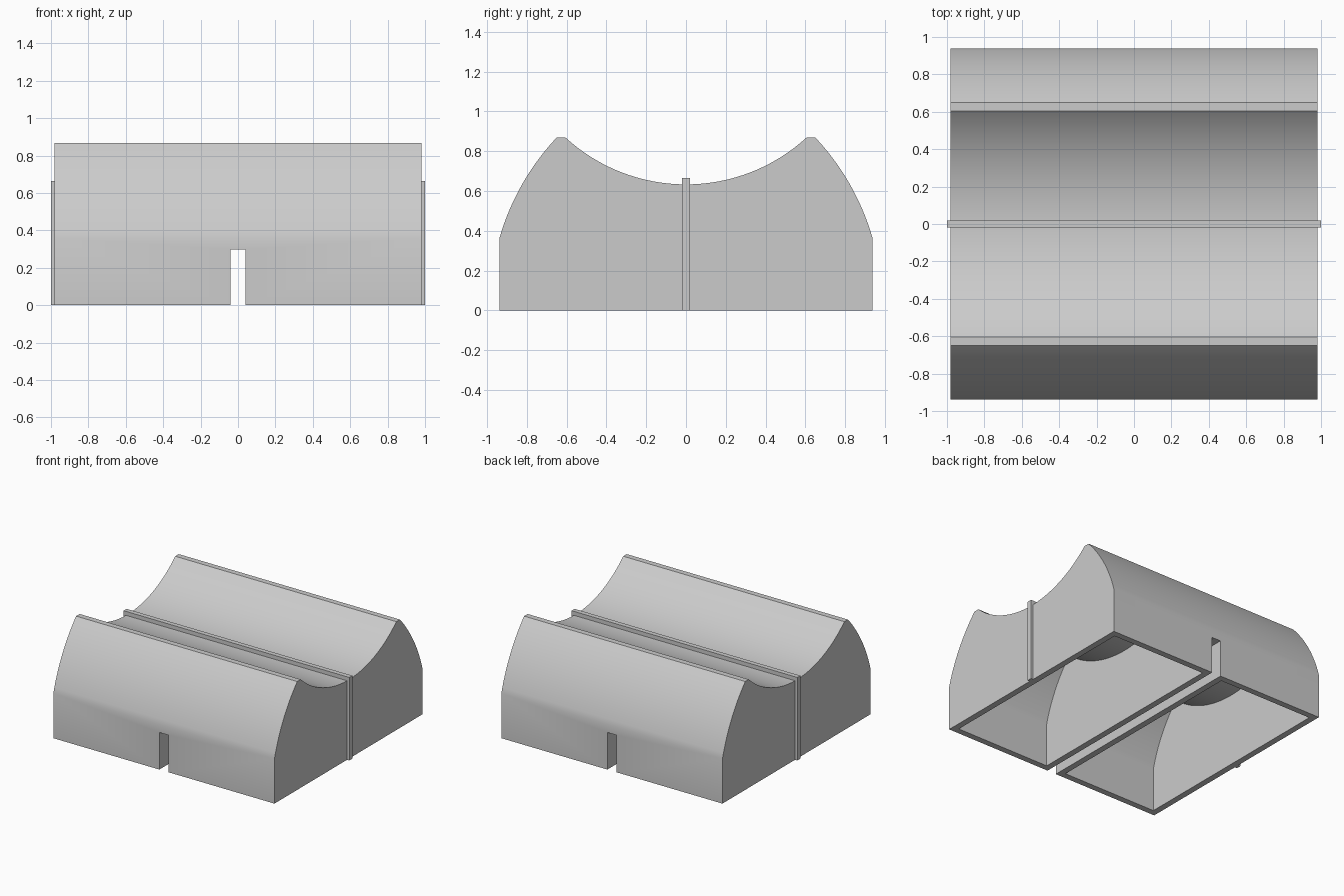
import bpy, bmesh, math
from mathutils import Vector

if "Cube" in bpy.data.objects:
    bpy.data.objects.remove(bpy.data.objects["Cube"], do_unlink=True)

grey = bpy.data.materials.new("plain_grey")
grey.use_nodes = True
grey.diffuse_color = (0.6, 0.6, 0.6, 1)
grey.node_tree.nodes["Principled BSDF"].inputs["Base Color"].default_value = (0.6, 0.6, 0.6, 1)

HALF_LENGTH = 0.98
HALF_WIDTH = 0.938
WALL = 0.05
SLOT = 0.04


def arc(start, end, sag, steps):
    """Points from start to end, bulging to the left of travel by sag (negative: right)."""
    a, b = Vector(start), Vector(end)
    chord = b - a
    half = chord.length / 2
    side = Vector((-chord.y, chord.x)).normalized()
    radius = (half ** 2 + sag ** 2) / (2 * abs(sag))
    bend = math.copysign(1, sag)
    centre = (a + b) / 2 + side * (sag - bend * radius)
    spread = math.asin(half / radius)
    along = chord.normalized()
    points = []
    for i in range(steps + 1):
        t = spread * (2 * i / steps - 1)
        points.append(centre + along * radius * math.sin(t) + side * bend * radius * math.cos(t))
    return points


def saddle_outline(width, bottom, shoulder, crest_outer, crest_inner, top, bulge, dip):
    """Cross-section with bulging flanks and a round trough between two crests."""
    right = arc((width, shoulder), (crest_outer, top), -bulge, 14)
    trough = arc((crest_inner, top), (-crest_inner, top), dip, 40)
    if crest_inner == crest_outer:
        trough = trough[1:-1]
    left = [Vector((-p.x, p.y)) for p in reversed(right)]
    return [Vector((width, bottom))] + right + trough + left + [Vector((-width, bottom))]


def prism(name, outline, axis, low, high):
    """Extrude an outline along the x or y axis."""
    bm = bmesh.new()
    place = (lambda p: (low, p[0], p[1])) if axis == "x" else (lambda p: (p[0], low, p[1]))
    face = bm.faces.new([bm.verts.new(place(p)) for p in outline])
    new = bmesh.ops.extrude_face_region(bm, geom=[face], use_keep_orig=True)["geom"]
    shift = Vector((high - low, 0, 0)) if axis == "x" else Vector((0, high - low, 0))
    bmesh.ops.translate(bm, vec=shift, verts=[v for v in new if isinstance(v, bmesh.types.BMVert)])
    bmesh.ops.recalc_face_normals(bm, faces=bm.faces)
    mesh = bpy.data.meshes.new(name)
    bm.to_mesh(mesh)
    bm.free()
    mesh.materials.append(grey)
    obj = bpy.data.objects.new(name, mesh)
    bpy.context.collection.objects.link(obj)
    return obj


def activate(obj):
    bpy.ops.object.select_all(action="DESELECT")
    obj.select_set(True)
    bpy.context.view_layer.objects.active = obj


def cut(target, cutter):
    mod = target.modifiers.new("cut", "BOOLEAN")
    mod.operation = "DIFFERENCE"
    mod.solver = "EXACT"
    mod.object = cutter
    activate(target)
    bpy.ops.object.modifier_apply(modifier=mod.name)
    bpy.data.objects.remove(cutter, do_unlink=True)


# Saddle block with a round trough along its length
body = prism("saddle_body", saddle_outline(HALF_WIDTH, 0, 0.36, 0.65, 0.605, 0.868, 0.035, 0.235),
             "x", -HALF_LENGTH, HALF_LENGTH)

# Two hollow chambers open at the bottom
hollow = saddle_outline(HALF_WIDTH - WALL, -0.1, 0.35, 0.63, 0.63, 0.82, 0.033, 0.237)
for side in (-1, 1):
    ends = sorted((side * (SLOT + WALL), side * (HALF_LENGTH - WALL)))
    cut(body, prism("chamber_cutter", hollow, "x", *ends))

# Slot across the underside
cut(body, prism("slot_cutter", [(-SLOT, -0.1), (SLOT, -0.1), (SLOT, 0.297), (-SLOT, 0.297)], "y", -1.2, 1.2))

activate(body)
bpy.ops.object.shade_smooth_by_angle(angle=math.radians(30))

# Thin rib along the trough and down both ends
inner = HALF_LENGTH - 0.01
prism("centre_rib", [(-1, 0), (-inner, 0), (-inner, 0.61), (inner, 0.61), (inner, 0),
                     (1, 0), (1, 0.665), (-1, 0.665)], "y", -0.019, 0.019)
